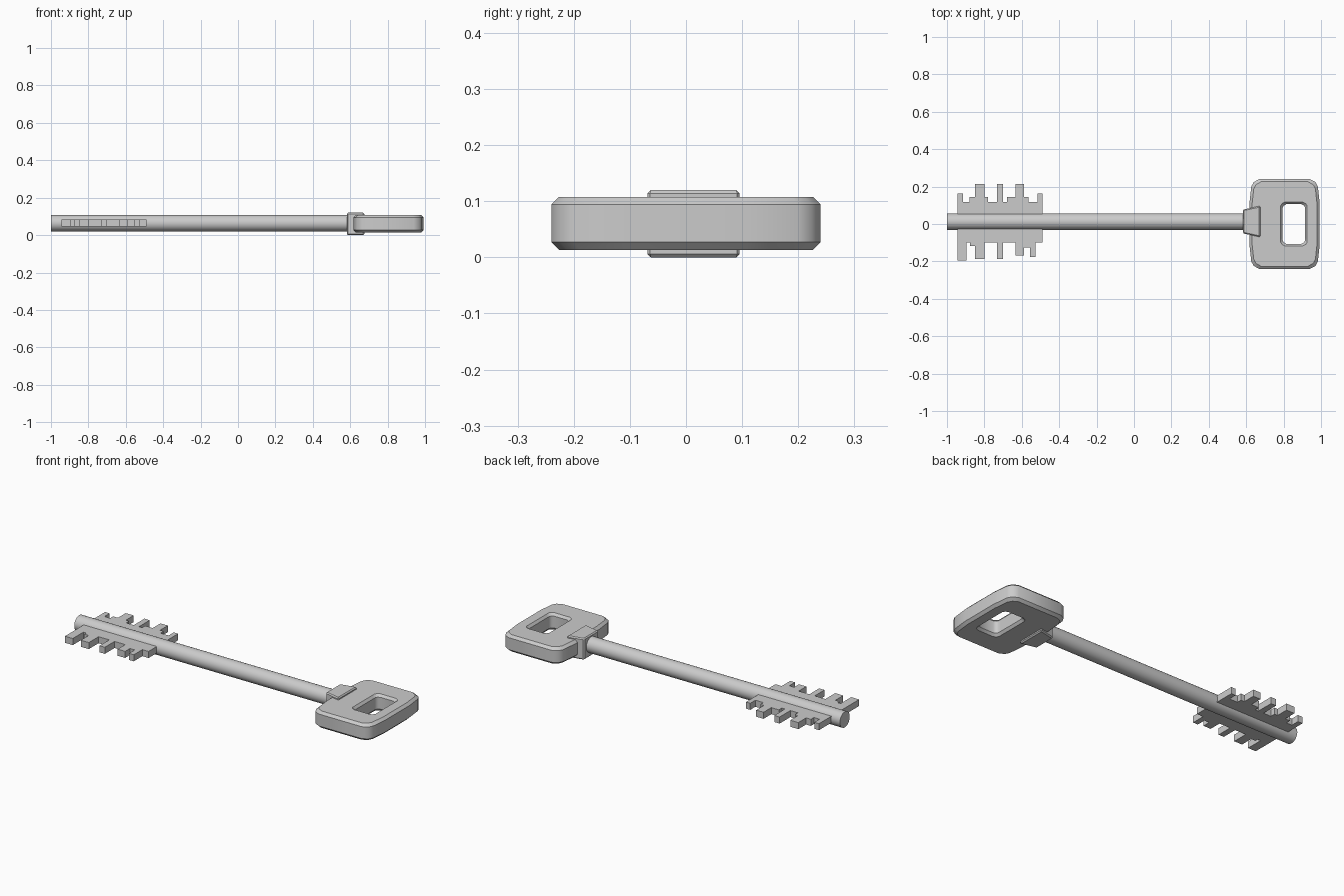
import bpy, bmesh, math

if "Cube" in bpy.data.objects:
    bpy.data.objects.remove(bpy.data.objects["Cube"])

def make_object(name, bm, smooth=True):
    bmesh.ops.recalc_face_normals(bm, faces=bm.faces)
    me = bpy.data.meshes.new(name)
    bm.to_mesh(me)
    bm.free()
    ob = bpy.data.objects.new(name, me)
    bpy.context.collection.objects.link(ob)
    bpy.ops.object.select_all(action='DESELECT')
    ob.select_set(True)
    bpy.context.view_layer.objects.active = ob
    if smooth:
        bpy.ops.object.shade_smooth_by_angle(angle=math.radians(35))
    return ob

def prism(name, outline, z0, z1, bevel=0.0):
    bm = bmesh.new()
    face = bm.faces.new([bm.verts.new((x, y, z0)) for x, y in outline])
    ext = bmesh.ops.extrude_face_region(bm, geom=[face])
    for v in ext['geom']:
        if isinstance(v, bmesh.types.BMVert):
            v.co.z = z1
    if bevel:
        bmesh.ops.bevel(bm, geom=bm.edges[:], offset=bevel, segments=1, affect='EDGES')
    return make_object(name, bm, False)

def mirrored_loop(quadrant, cx):
    """Full loop from the first-quadrant points (dx, y), counter-clockwise."""
    q = quadrant
    full = q + [(-x, y) for x, y in q[::-1]] + [(-x, -y) for x, y in q] + [(x, -y) for x, y in q[::-1]]
    return [(cx + x, y) for x, y in full]

def grow(quadrant, d):
    mx, my = max(p[0] for p in quadrant), max(p[1] for p in quadrant)
    return [(x * (mx + d) / mx, y * (my + d) / my) for x, y in quadrant]

# Shaft
bpy.ops.mesh.primitive_cylinder_add(vertices=32, radius=0.044, depth=1.66,
                                    location=(-0.17, 0.013, 0.064),
                                    rotation=(0, math.pi / 2, 0))
shaft = bpy.context.object
shaft.name = "shaft"
bpy.ops.object.shade_smooth_by_angle(angle=math.radians(35))

# Toothed bit: steps given as (end x, height) from the tip
START = -0.944
UPPER = [(-0.915, .163), (-0.88, .117), (-0.85, .144), (-0.80, .213), (-0.78, .144),
         (-0.733, .117), (-0.70, .213), (-0.68, .117), (-0.633, .144), (-0.587, .213),
         (-0.565, .144), (-0.515, .117), (-0.488, .163)]
LOWER = [(-0.895, -.194), (-0.877, -.10), (-0.85, -.117), (-0.80, -.187), (-0.733, -.10),
         (-0.70, -.187), (-0.633, -.10), (-0.587, -.168), (-0.557, -.125),
         (-0.527, -.176), (-0.488, -.10)]

def steps(rows):
    x, pts = START, []
    for end, h in rows:
        pts += [(x, h), (end, h)]
        x = end
    return pts

prism("bit", steps(UPPER) + steps(LOWER)[::-1], 0.046, 0.083)

# Flared collar joining shaft and handle
prism("collar", [(0.582, -0.05), (0.675, -0.07), (0.675, 0.097), (0.582, 0.077)],
      0.0, 0.12, 0.006)

# Handle: chamfered ring around a rounded window
OUTER = [(0.188, 0.11), (0.178, 0.20), (0.165, 0.224), (0.135, 0.24)]
INNER = [(0.064, 0.075), (0.064, 0.092), (0.057, 0.103), (0.043, 0.110)]
OX, IX, C = 0.805, 0.855, 0.014
Z0, Z1 = 0.013, 0.108
rings = [(OUTER, OX, -C, Z0), (OUTER, OX, 0, Z0 + C), (OUTER, OX, 0, Z1 - C), (OUTER, OX, -C, Z1),
         (INNER, IX, 0.007, Z1), (INNER, IX, -0.004, Z1 - C),
         (INNER, IX, -0.004, Z0 + C), (INNER, IX, 0.007, Z0)]
bm = bmesh.new()
loops = [[bm.verts.new((x, y, z)) for x, y in mirrored_loop(grow(q, d), cx)]
         for q, cx, d, z in rings]
n = len(loops[0])
for i, a in enumerate(loops):
    b = loops[(i + 1) % len(loops)]
    for j in range(n):
        k = (j + 1) % n
        bm.faces.new((a[j], a[k], b[k], b[j]))
make_object("handle", bm)
